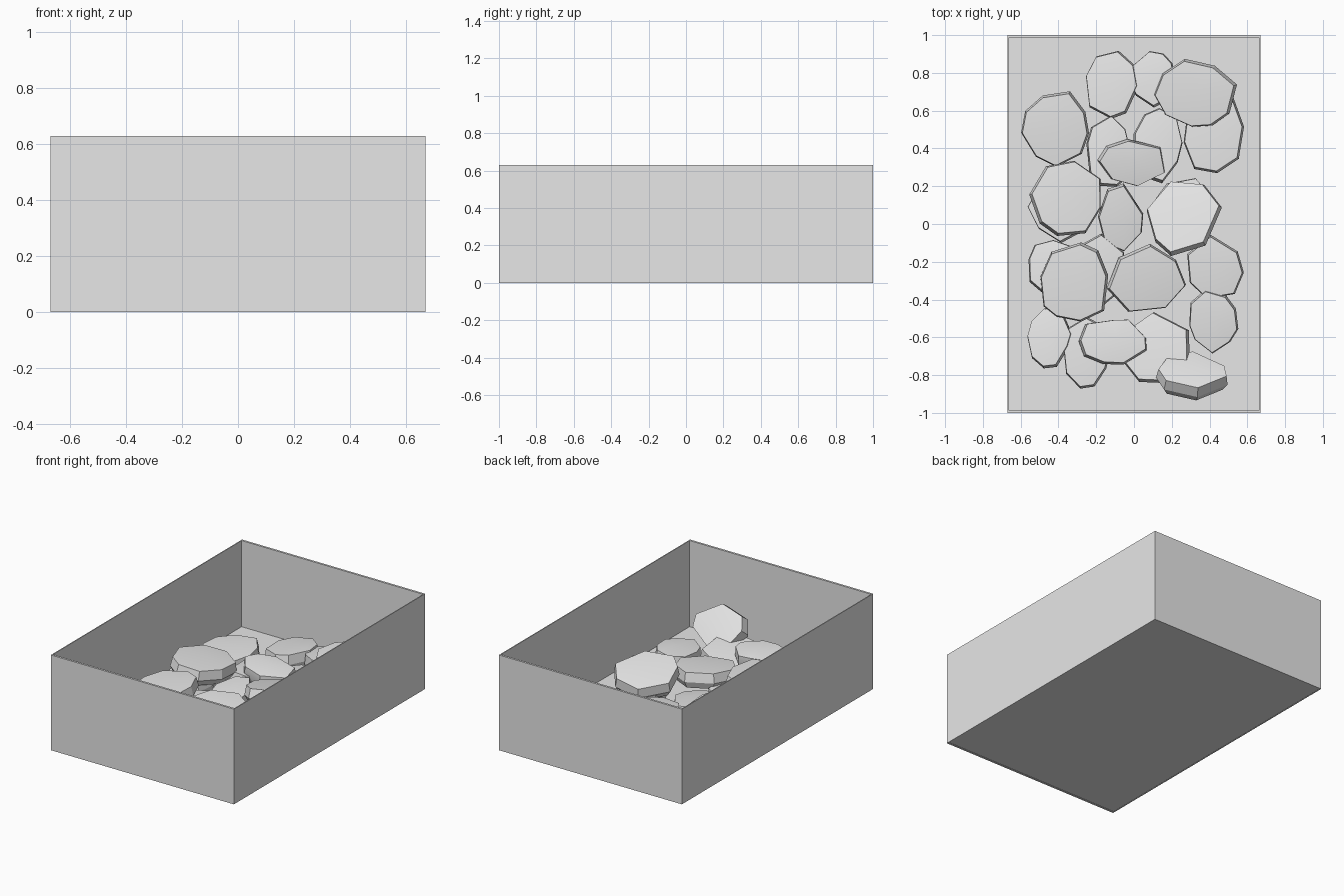
import bpy, bmesh, math, random
from mathutils import Matrix, Vector

default = bpy.data.objects.get("Cube")
if default:
    bpy.data.objects.remove(default, do_unlink=True)

random.seed(4)

grey = bpy.data.materials.new("plain_grey")
grey.use_nodes = True
grey.diffuse_color = (0.8, 0.8, 0.8, 1)
grey.node_tree.nodes["Principled BSDF"].inputs["Base Color"].default_value = grey.diffuse_color


def finish(bm, name):
    """Turn a bmesh into a named grey object."""
    bmesh.ops.recalc_face_normals(bm, faces=bm.faces[:])
    mesh = bpy.data.meshes.new(name)
    bm.to_mesh(mesh)
    bm.free()
    mesh.materials.append(grey)
    obj = bpy.data.objects.new(name, mesh)
    bpy.context.collection.objects.link(obj)
    return obj


def panel(name, low, high):
    """Axis-aligned board between two corners."""
    low, high = Vector(low), Vector(high)
    bm = bmesh.new()
    bmesh.ops.create_cube(bm, size=1)
    bmesh.ops.scale(bm, vec=high - low, verts=bm.verts[:])
    bmesh.ops.translate(bm, vec=(low + high) / 2, verts=bm.verts[:])
    return finish(bm, name)


def stone(name, x, y, rx, ry, top, tilt_x=0, tilt_y=0, thick=0.1):
    """Flat irregular slab: a jittered polygon with a shallow domed top."""
    sides = random.choice((7, 8, 9))
    turn = random.uniform(0, math.tau)
    outline = []
    for i in range(sides):
        angle = turn + (i + random.uniform(-0.25, 0.25)) * math.tau / sides
        reach = random.uniform(0.92, 1.08)
        outline.append(Vector((math.cos(angle) * reach, math.sin(angle) * reach, 0)))
    # Fit the outline to the wanted half sizes
    for axis, half in ((0, rx), (1, ry)):
        least = min(p[axis] for p in outline)
        most = max(p[axis] for p in outline)
        for p in outline:
            p[axis] = ((p[axis] - least) / (most - least) * 2 - 1) * half
    bm = bmesh.new()
    for scale, height in ((0.95, 0), (1, -thick * 0.6), (0.88, -thick)):
        for p in outline:
            bm.verts.new((p.x * scale, p.y * scale, height))
    bm.verts.new((rx * 0.1, ry * 0.1, 0.012))
    hull = bmesh.ops.convex_hull(bm, input=bm.verts[:])
    loose = [v for v in bm.verts if not v.link_faces]
    bmesh.ops.delete(bm, geom=loose, context='VERTS')
    place = (Matrix.Translation((x, y, top))
             @ Matrix.Rotation(math.radians(tilt_x), 4, 'X')
             @ Matrix.Rotation(math.radians(tilt_y), 4, 'Y'))
    bm.transform(place)
    return finish(bm, name)


# Open box
W, L, H = 0.67, 1.0, 0.63
SIDE, END, FLOOR = 0.006, 0.014, 0.06
panel("floor", (-W + SIDE, -L + END, 0.002), (W - SIDE, L - END, FLOOR))
for side, label in ((-1, "right"), (1, "left")):
    edges = sorted((side * W, side * (W - SIDE)))
    panel(label + "_wall", (edges[0], -L + END, 0), (edges[1], L - END, H))
for end, label in ((-1, "front"), (1, "back")):
    edges = sorted((end * L, end * (L - END)))
    panel(label + "_wall", (-W, edges[0], 0), (W, edges[1], H))

# Lower stones lying on the floor: x, y, half width, half depth
lower = [
    (-.12, .74, .14, .18), (.1, .77, .12, .15), (.42, .48, .16, .21),
    (-.42, .5, .18, .2), (-.13, .39, .12, .19), (.13, .42, .13, .2),
    (-.41, .08, .16, .18), (-.07, .03, .12, .18), (.27, .08, .15, .17),
    (.43, -.23, .15, .17), (-.4, -.22, .16, .14), (-.2, -.25, .15, .2),
    (-.45, -.6, .12, .16), (-.25, -.68, .13, .19), (.1, -.65, .19, .19),
    (.42, -.52, .13, .17),
]
stones = []
for i, spec in enumerate(lower):
    stones.append(stone(f"lower_stone_{i + 1}", *spec, 0.17,
                        random.uniform(-6, 6), random.uniform(-6, 6)))

# Upper stones resting on the others: x, y, half width, half depth, top, tilts
upper = [
    (.32, .69, .22, .18, .26, 4, -6), (-.01, .32, .18, .125, .23, 5, 4),
    (-.36, .14, .19, .2, .26, -4, 5), (.26, .04, .2, .2, .28, -12, -6),
    (.07, -.29, .21, .18, .23, 5, 4), (-.32, -.31, .18, .21, .27, 3, -4),
    (-.11, -.62, .18, .12, .25, -5, 3), (.31, -.77, .19, .15, .24, -48, 4),
]
for i, spec in enumerate(upper):
    stones.append(stone(f"upper_stone_{i + 1}", *spec))

# Soft tops with crisp rims
bpy.ops.object.select_all(action='DESELECT')
for obj in stones:
    obj.select_set(True)
bpy.context.view_layer.objects.active = stones[0]
bpy.ops.object.shade_smooth_by_angle(angle=math.radians(25))
